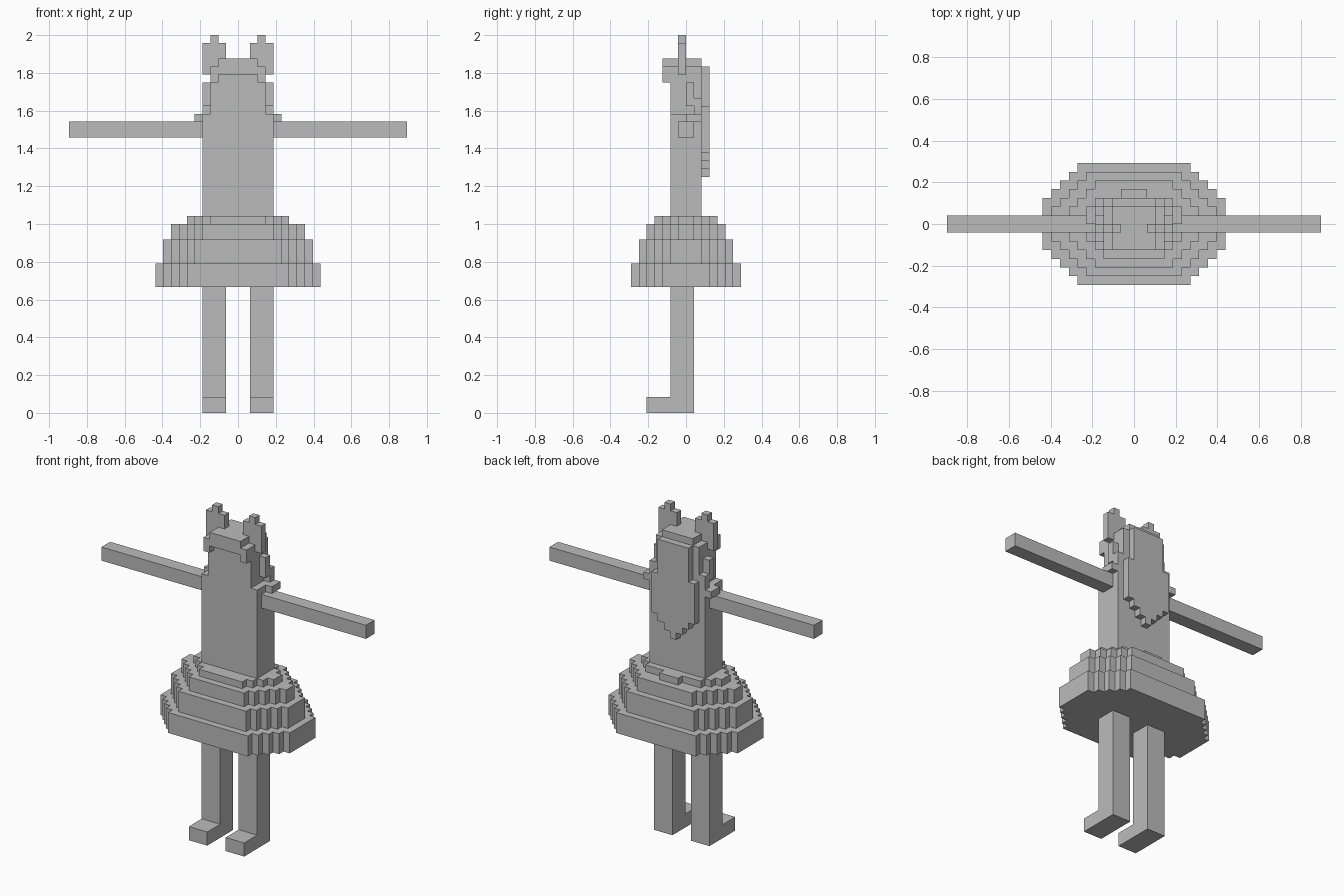
import bpy
import bmesh

old = bpy.data.objects.get("Cube")
if old:
    bpy.data.objects.remove(old, do_unlink=True)

U = 1 / 24  # edge length of one block

grey = bpy.data.materials.new("plain_grey")
grey.use_nodes = True
grey.diffuse_color = (0.5, 0.5, 0.5, 1)
bsdf = next(n for n in grey.node_tree.nodes if n.type == 'BSDF_PRINCIPLED')
bsdf.inputs["Base Color"].default_value = (0.5, 0.5, 0.5, 1)


def extrude(name, outline, lo, hi, axis="z"):
    """Extrude an outline in block units along z (x, y) or along y (x, z)."""
    bm = bmesh.new()

    def place(a, b, c):
        p = (a, b, c) if axis == "z" else (a, c, b)
        return [q * U for q in p]

    face = bm.faces.new([bm.verts.new(place(a, b, lo)) for a, b in outline])
    ext = bmesh.ops.extrude_face_region(bm, geom=[face])
    shift = [q * U for q in ((0, 0, hi - lo) if axis == "z" else (0, hi - lo, 0))]
    moved = [v for v in ext["geom"] if isinstance(v, bmesh.types.BMVert)]
    bmesh.ops.translate(bm, vec=shift, verts=moved)
    bmesh.ops.recalc_face_normals(bm, faces=bm.faces)
    mesh = bpy.data.meshes.new(name)
    bm.to_mesh(mesh)
    bm.free()
    mesh.materials.append(grey)
    ob = bpy.data.objects.new(name, mesh)
    bpy.context.collection.objects.link(ob)
    return ob


def box(name, x0, x1, y0, y1, z0, z1):
    return extrude(name, [(x0, y0), (x1, y0), (x1, y1), (x0, y1)], z0, z1)


def stepped(start, rows):
    """Symmetric stepped outline from (half width, upper edge) rows."""
    right = []
    for half, top in rows:
        right += [(half, start), (half, top)]
        start = top
    return right + [(-x, y) for x, y in reversed(right)]


def pair(name, x0, x1, *rest):
    box("left_" + name, x0, x1, *rest)
    box("right_" + name, -x1, -x0, *rest)


# Legs and feet
pair("leg", 1.5, 4.5, -2, 1, 0, 16)
pair("foot", 1.5, 4.5, -5, -2, 0, 2)

# Tiered skirt with stair-stepped corners
tiers = [("lower", 10.5, 7, 16, 19), ("middle", 9.5, 6, 19, 22), ("upper", 8.5, 5, 22, 24)]
for label, half, depth, z0, z1 in tiers:
    back = [(half - i, depth - 4 + i) for i in range(5)]
    front = [(half - i, -(depth - 5 + i)) for i in range(4, 0, -1)]
    extrude(label + "_skirt", stepped(-depth, front + back), z0, z1)

# Waistband
waist = [(3.5, -3), (4.5, -2), (5.5, -1), (6.5, 1), (5.5, 2), (4.5, 3), (1.5, 4)]
extrude("waistband", stepped(-4, waist), 24, 25)

# Torso, arms and shoulders
box("torso", -4.5, 4.5, -2, 2, 25, 38)
pair("arm", 4.5, 21.5, -1, 1, 35, 37)
pair("shoulder", 4.5, 5.5, 0, 2, 37, 38)

# Head with stepped crown
extrude("head", stepped(38, [(3.5, 44), (2.5, 45)]), -2, 2, "y")

# Fringe over the forehead
fringe = [(2.5, 45), (2.5, 44), (3.5, 44), (3.5, 42), (2.5, 42), (2.5, 43)]
extrude("fringe", fringe + [(-x, z) for x, z in reversed(fringe)], -3, -2, "y")

# Long back hair tapering to a point
hair = [(0.5, 31), (1.5, 32), (2.5, 33), (3.5, 39), (2.5, 44)]
extrude("back_hair", stepped(30, hair), 2, 3, "y")

# Side locks
pair("side_lock", 3.5, 4.5, 0, 1, 39, 42)
pair("rear_lock", 3.5, 4.5, 1, 2, 38, 40)

# Pointed ears
for side, s in (("left", 1), ("right", -1)):
    ear = [(1.5, 43), (4.5, 43), (4.5, 47), (3.5, 47), (3.5, 48), (2.5, 48), (2.5, 47), (1.5, 47)]
    extrude(side + "_ear", [(s * x, z) for x, z in ear], -1, 0, "y")
